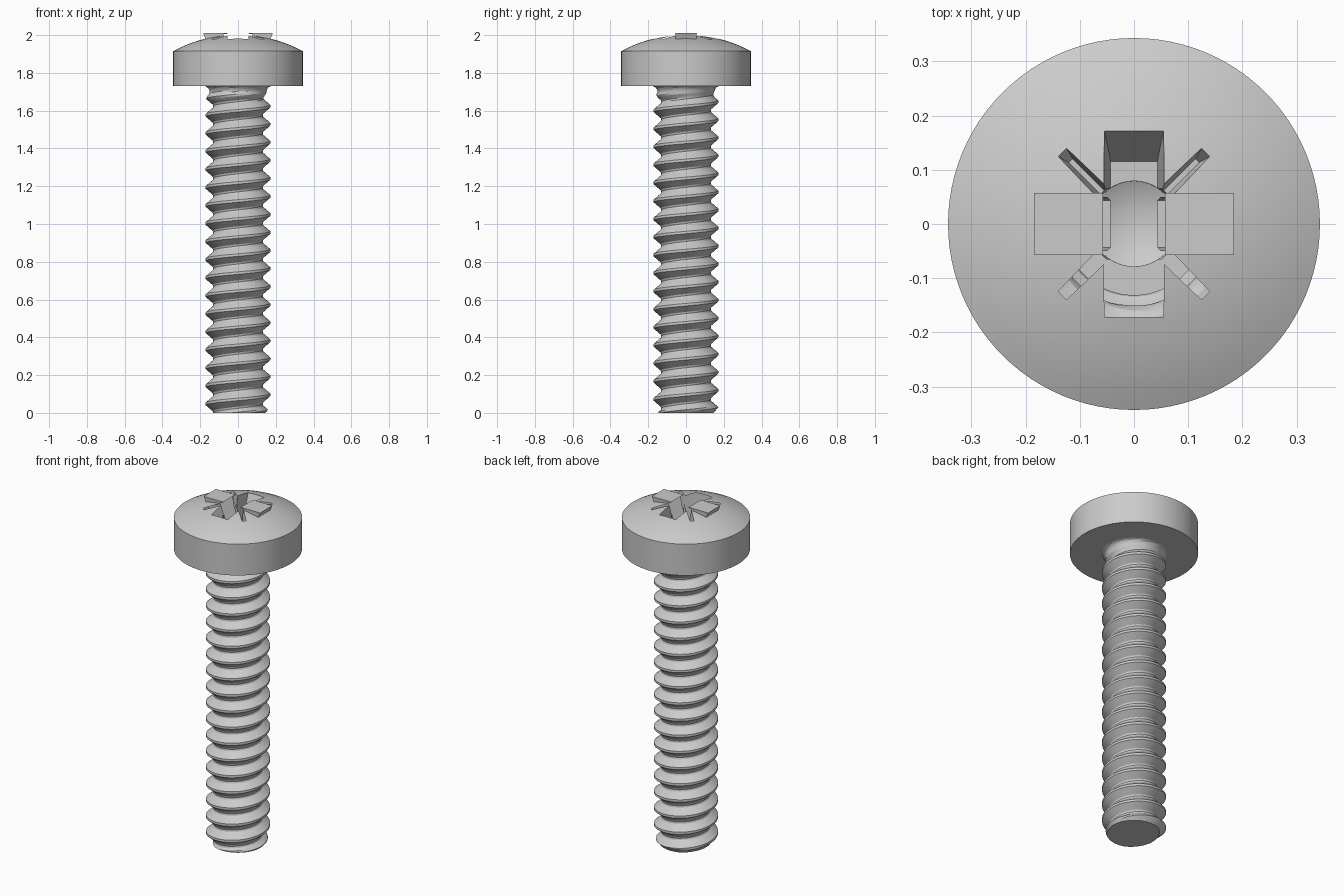
import bpy, bmesh
from math import sin, cos, pi, sqrt, radians, floor
from mathutils import Matrix

if "Cube" in bpy.data.objects:
    bpy.data.objects.remove(bpy.data.objects["Cube"])

SEG = 96
PITCH = 0.0955
HEAD_R, HEAD_Z, RIM_Z, TOP_Z = 0.343, 1.73, 1.915, 2.002
NECK_R = 0.176


def finish(bm, name):
    bmesh.ops.recalc_face_normals(bm, faces=bm.faces)
    me = bpy.data.meshes.new(name)
    bm.to_mesh(me)
    bm.free()
    ob = bpy.data.objects.new(name, me)
    bpy.context.collection.objects.link(ob)
    return ob


def lathe(name, profile):
    """Closed solid of revolution; profile starts and ends on the axis."""
    bm = bmesh.new()
    rings = []
    for r, z in profile:
        if r == 0:
            rings.append([bm.verts.new((0, 0, z))] * SEG)
        else:
            rings.append([bm.verts.new((r * cos(2 * pi * j / SEG), r * sin(2 * pi * j / SEG), z))
                          for j in range(SEG)])
    for a, b in zip(rings, rings[1:]):
        for j in range(SEG):
            k = (j + 1) % SEG
            bm.faces.new(dict.fromkeys((a[j], a[k], b[k], b[j])))
    return finish(bm, name)


def frustum(name, low, high, angle):
    """Tapered bar from (half length, half width, z) to another, turned about z."""
    bm = bmesh.new()
    rings = [[bm.verts.new((sx * x, sy * y, z)) for sx, sy in ((-1, -1), (1, -1), (1, 1), (-1, 1))]
             for x, y, z in (low, high)]
    bm.faces.new(rings[0])
    bm.faces.new(rings[1])
    for j in range(4):
        k = (j + 1) % 4
        bm.faces.new((rings[0][j], rings[0][k], rings[1][k], rings[1][j]))
    bm.transform(Matrix.Rotation(radians(angle), 4, 'Z'))
    return finish(bm, name)


def smooth(ob, angle):
    bpy.ops.object.select_all(action='DESELECT')
    ob.select_set(True)
    bpy.context.view_layer.objects.active = ob
    bpy.ops.object.shade_smooth_by_angle(angle=radians(angle))


# Head: flat underside, straight rim, shallow spherical dome
rise = TOP_Z - RIM_Z
ball = (HEAD_R ** 2 + rise ** 2) / (2 * rise)
dome = [(HEAD_R * (1 - i / 12), TOP_Z - ball + sqrt(ball ** 2 - (HEAD_R * (1 - i / 12)) ** 2))
        for i in range(13)]
dome[-1] = (0, TOP_Z)
head = lathe("head", [(0, HEAD_Z), (NECK_R, HEAD_Z), (HEAD_R, HEAD_Z)] + dome)

# Drive recess: cross slots, drilled core, thin diagonal marks
cutters = [lathe("core_cutter", [(0, 1.80), (0.079, 1.84), (0.086, 2.03), (0, 2.03)])]
for a in (0, 90):
    cutters.append(frustum("slot_cutter", (0.115, 0.043, 1.845), (0.184, 0.057, 2.01), a))
for a in (45, 135):
    cutters.append(frustum("mark_cutter", (0.165, 0.005, 1.93), (0.2, 0.014, 2.005), a))
bpy.context.view_layer.objects.active = head
for c in cutters:
    c.hide_render = True
    m = head.modifiers.new("recess", 'BOOLEAN')
    m.operation, m.solver, m.object = 'DIFFERENCE', 'EXACT', c
    bpy.ops.object.modifier_apply(modifier=m.name)
for c in cutters:
    bpy.data.objects.remove(c)

# Open the underside where the shank joins
bm = bmesh.new()
bm.from_mesh(head.data)
inner = [f for f in bm.faces if all(abs(v.co.z - HEAD_Z) < 1e-4 and v.co.xy.length < NECK_R + 1e-3
                                    for v in f.verts)]
bmesh.ops.delete(bm, geom=inner, context='FACES')
bm.to_mesh(head.data)
bm.free()
smooth(head, 20)

# Shank: thread section swept along the helix, as (fraction of pitch, radius)
THREAD = [(0, 0.171), (0.07, 0.171), (0.40, 0.134), (0.50, 0.131), (0.60, 0.134), (0.93, 0.171), (1, 0.171)]


def radius(z, turn):
    f = z / PITCH - turn
    f -= floor(f + 1e-7)
    f = max(f, 0)
    for (f0, r0), (f1, r1) in zip(THREAD, THREAD[1:]):
        if f <= f1:
            r = r0 + (r1 - r0) * (f - f0) / (f1 - f0)
            break
    r = min(r, 0.145 + z * 0.9)                       # chamfered tip
    fade = min(1, max(0, (HEAD_Z - 0.03 - z) / 0.04))  # thread runs out at the neck
    r = 0.150 + (r - 0.150) * fade
    t = max(0, (z - HEAD_Z + 0.035) / 0.035)           # fillet under the head
    return r + (NECK_R - r) * (1 - sqrt(max(0, 1 - t * t))) if t else r


fractions = [0, 0.07, 0.18, 0.29, 0.40, 0.50, 0.60, 0.71, 0.82, 0.93]
levels = sorted((n + f) * PITCH for n in range(-1, int(HEAD_Z / PITCH) + 2) for f in fractions)
bm = bmesh.new()
cols = []
for j in range(SEG + 1):
    turn = j / SEG
    col = []
    for z in levels:
        zc = min(HEAD_Z, max(0, z + PITCH * turn))
        r = radius(zc, turn)
        col.append(bm.verts.new((r * cos(2 * pi * turn), r * sin(2 * pi * turn), zc)))
    cols.append(col)
for a, b in zip(cols, cols[1:]):
    for i in range(len(levels) - 1):
        bm.faces.new((a[i], b[i], b[i + 1], a[i + 1]))
bmesh.ops.remove_doubles(bm, verts=bm.verts, dist=1e-5)
tip = [e for e in bm.edges if e.is_boundary and all(v.co.z < 1e-4 for v in e.verts)]
bmesh.ops.holes_fill(bm, edges=tip, sides=0)
shank = finish(bm, "threaded_shank")
smooth(shank, 25)
